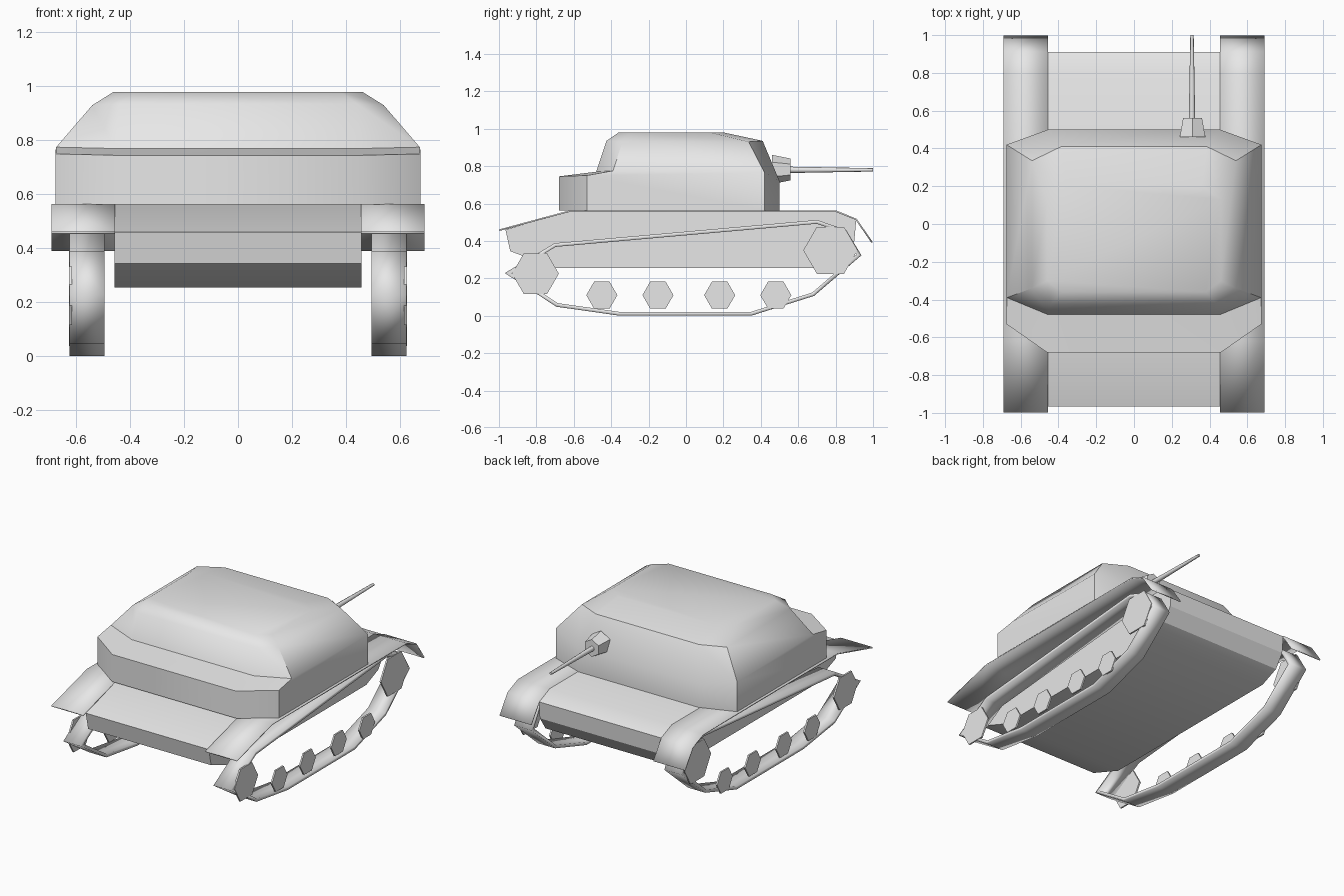
import bpy, bmesh, math
from mathutils import Matrix

cube = bpy.data.objects.get("Cube")
if cube:
    bpy.data.objects.remove(cube, do_unlink=True)

GREY = (0.8, 0.8, 0.8, 1)
paint = bpy.data.materials.new("plain_grey")
paint.use_nodes = True
paint.diffuse_color = GREY
paint.node_tree.nodes["Principled BSDF"].inputs["Base Color"].default_value = GREY


def finish(name, bm, angle=None, mirror=False, thickness=0):
    """Turn a bmesh into an object with the shared material and modifiers."""
    bmesh.ops.remove_doubles(bm, verts=bm.verts, dist=0.0005)
    bmesh.ops.recalc_face_normals(bm, faces=bm.faces)
    mesh = bpy.data.meshes.new(name)
    bm.to_mesh(mesh)
    bm.free()
    mesh.materials.append(paint)
    obj = bpy.data.objects.new(name, mesh)
    bpy.context.collection.objects.link(obj)
    if thickness:
        solid = obj.modifiers.new("thickness", 'SOLIDIFY')
        solid.thickness = thickness
        solid.offset = 0
        solid.use_even_offset = True
    if mirror:
        obj.modifiers.new("other_side", 'MIRROR')
    if angle:
        bpy.ops.object.select_all(action='DESELECT')
        obj.select_set(True)
        bpy.context.view_layer.objects.active = obj
        bpy.ops.object.shade_smooth_by_angle(angle=math.radians(angle))
    return obj


def strip(bm, path, x0, x1, closed):
    """Sheet that follows a side path between two x positions."""
    a, b = [[bm.verts.new((x, y, z)) for y, z in path] for x in (x0, x1)]
    n = len(path)
    for i in range(n if closed else n - 1):
        j = (i + 1) % n
        bm.faces.new((a[i], a[j], b[j], b[i]))
    return a, b


def ribbon(name, path, x0, x1, thickness, closed=False):
    bm = bmesh.new()
    strip(bm, path, x0, x1, closed)
    return finish(name, bm, 25, True, thickness)


def prism(name, outline, x0, x1, angle=None, mirror=False):
    bm = bmesh.new()
    a, b = strip(bm, outline, x0, x1, True)
    bm.faces.new(a)
    bm.faces.new(b)
    return finish(name, bm, angle, mirror)


def wheel(name, y, z, radius):
    outline = [(y + radius * math.cos(k * math.pi / 3),
                z + radius * math.sin(k * math.pi / 3)) for k in range(6)]
    return prism(name, outline, 0.615, 0.626, mirror=True)


def cone_along_y(name, sides, r0, r1, y0, y1, x, z, angle=None):
    bm = bmesh.new()
    bmesh.ops.create_cone(bm, cap_ends=True, segments=sides, radius1=r0,
                          radius2=r1, depth=y1 - y0)
    bm.transform(Matrix.Translation((x, (y0 + y1) / 2, z))
                 @ Matrix.Rotation(-math.pi / 2, 4, 'X'))
    return finish(name, bm, angle)


# Hull between the tracks
prism("hull", [(-0.965, 0.46), (-0.94, 0.345), (-0.70, 0.255), (0.71, 0.255),
               (0.84, 0.31), (0.90, 0.40), (0.91, 0.515), (0.80, 0.562),
               (-0.62, 0.562)], -0.458, 0.458, 25)

# Fenders with drooping flaps
ribbon("fender", [(-0.997, 0.458), (-0.62, 0.56), (0.80, 0.56), (0.91, 0.515),
                  (0.995, 0.392)], 0.455, 0.69, 0.008)

# Track bands
ribbon("track", [(-0.95, 0.228), (-0.70, 0.378), (0.70, 0.502), (0.85, 0.45),
                 (0.925, 0.325), (0.68, 0.115), (0.35, 0.011), (-0.36, 0.011),
                 (-0.69, 0.058)], 0.495, 0.623, 0.02, True)

# Wheels on the outer edge of the tracks
wheel("drive_wheel", 0.772, 0.35, 0.145)
wheel("idler_wheel", -0.805, 0.225, 0.125)
for number, y in enumerate((-0.45, -0.15, 0.18, 0.48)):
    wheel(f"road_wheel_{number + 1}", y, 0.11, 0.083)

# Casemate: half rings from front centre to rear centre, base to roof
rings = [
    [(0.455, 0.50, 0.562), (0.675, 0.42, 0.562), (0.675, -0.53, 0.562), (0.46, -0.68, 0.562)],
    [(0.455, 0.50, 0.72), (0.675, 0.42, 0.765), (0.675, -0.53, 0.75), (0.46, -0.68, 0.745)],
    [(0.455, 0.50, 0.72), (0.675, 0.42, 0.765), (0.673, -0.39, 0.775), (0.455, -0.48, 0.77)],
    [(0.385, 0.41, 0.935), (0.54, 0.335, 0.93), (0.54, -0.34, 0.93), (0.44, -0.425, 0.935)],
    [(0.36, 0.20, 0.98), (0.46, 0.13, 0.98), (0.46, -0.30, 0.98), (0.38, -0.36, 0.98)],
]
bm = bmesh.new()
loops = []
for half in rings:
    full = half + [(-x, y, z) for x, y, z in reversed(half)]
    loops.append([bm.verts.new(p) for p in full])
for low, high in zip(loops, loops[1:]):
    for i in range(8):
        j = (i + 1) % 8
        if low[i].co == high[i].co and low[j].co == high[j].co:
            continue
        bm.faces.new((low[i], low[j], high[j], high[i]))
bm.faces.new(loops[0])
bm.faces.new(loops[-1])
finish("casemate", bm, 42)

# Gun and its mount
cone_along_y("gun_mount", 6, 0.078, 0.058, 0.46, 0.56, 0.31, 0.782)
cone_along_y("gun_barrel", 8, 0.017, 0.009, 0.55, 1.0, 0.307, 0.78, 50)
